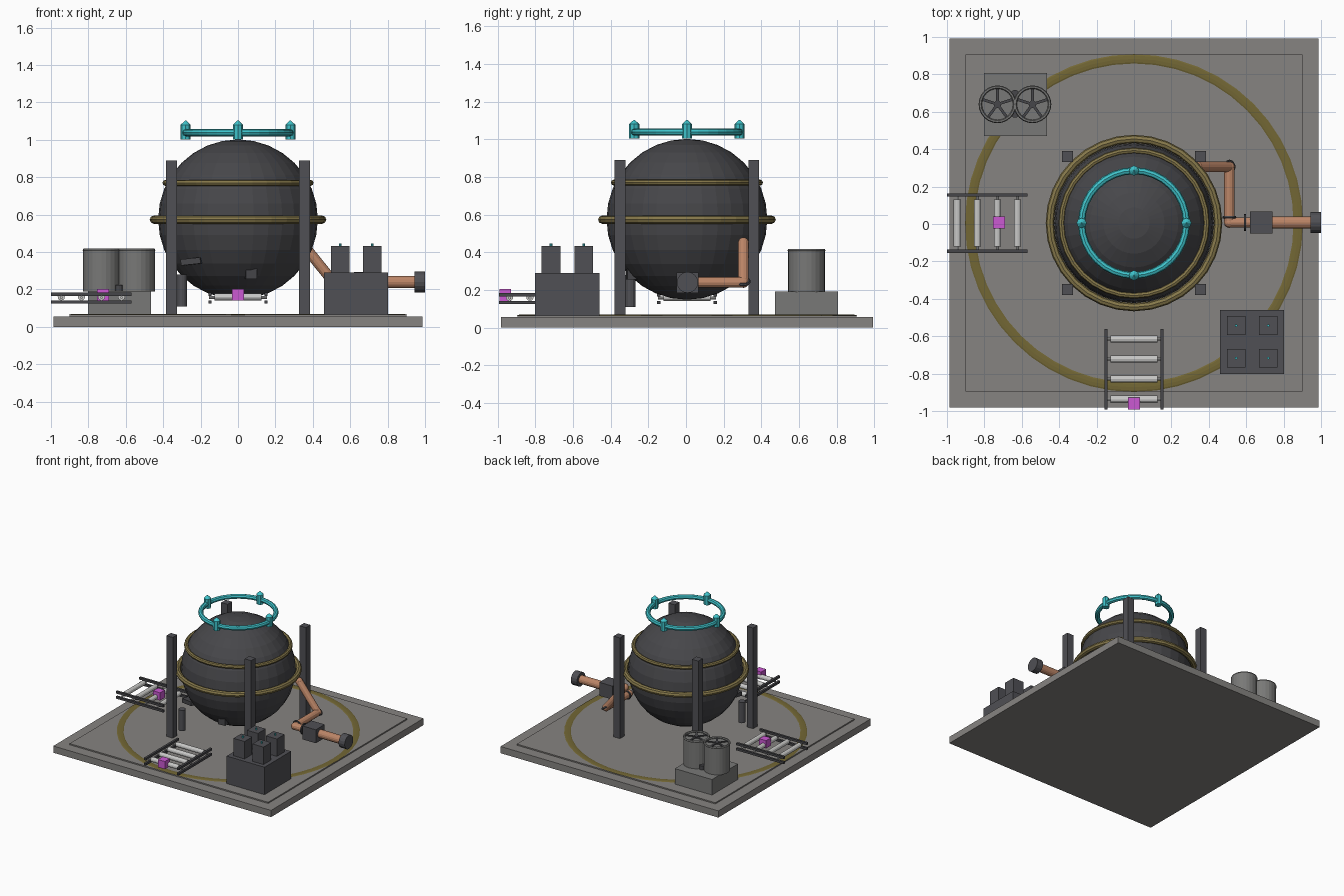
import bpy, math
from mathutils import Vector, Matrix

if "Cube" in bpy.data.objects:
    bpy.data.objects.remove(bpy.data.objects["Cube"])


def mat(name, r, g, b):
    m = bpy.data.materials.new(name)
    m.diffuse_color = (r, g, b, 1)
    m.use_nodes = True
    m.node_tree.nodes["Principled BSDF"].inputs["Base Color"].default_value = m.diffuse_color
    return m


CONCRETE = mat("concrete grey", .24, .23, .22)
DARK = mat("dark metal", .062, .062, .068)
STEEL = mat("steel grey", .08, .08, .09)
GOLD = mat("brass", .24, .19, .07)
PAINT = mat("floor yellow", .17, .135, .035)
CYAN = mat("cyan glow", .05, .55, .6)
COPPER = mat("copper", .5, .235, .135)
MAGENTA = mat("magenta", .6, .1, .65)
ROLLER = mat("light steel", .58, .58, .57)
FAN = mat("fan grey", .19, .19, .185)


def finish(name, m):
    o = bpy.context.object
    o.name = name
    o.data.materials.append(m)
    return o


def box(name, m, c, s, rz=0, ry=0):
    bpy.ops.mesh.primitive_cube_add(size=1, location=c, rotation=(0, ry, rz))
    o = finish(name, m)
    o.scale = s
    return o


def rod(name, m, a, b, r, n=16, r2=None):
    """Cylinder or cone from point a to point b."""
    a, b = Vector(a), Vector(b)
    d = b - a
    bpy.ops.mesh.primitive_cone_add(vertices=n, radius1=r, radius2=r if r2 is None else r2,
                                    depth=d.length, location=(a + b) / 2)
    o = finish(name, m)
    o.rotation_euler = d.to_track_quat('Z', 'Y').to_euler()
    return o


def ring(name, m, c, major, minor, n=32, k=8, rot=(0, 0, 0)):
    bpy.ops.mesh.primitive_torus_add(location=c, rotation=rot, major_radius=major, minor_radius=minor,
                                     major_segments=n, minor_segments=k)
    return finish(name, m)


def ball(name, m, c, r, n=12, k=8):
    bpy.ops.mesh.primitive_uv_sphere_add(segments=n, ring_count=k, radius=r, location=c)
    return finish(name, m)


CY = .005
FLOOR = .065

# Foundation with raised panel and painted floor circle
box("foundation", CONCRETE, (0, CY, .0275), (1.974, 1.974, .055))
box("floor_panel", CONCRETE, (0, CY, .059), (1.8, 1.8, .012))
floor_ring = ring("floor_circle", PAINT, (0, CY, FLOOR), .878, .025, 48, 8)
floor_ring.scale.z = .15

# Spherical vessel with its bands
ball("vessel", DARK, (0, CY, .575), .427, 32, 16)
ring("equator_band", GOLD, (0, CY, .573), .45, .022, 32, 8)
ring("upper_band", GOLD, (0, CY, .77), .388, .016, 32, 8)

# Halo ring with four emitters
ring("halo", CYAN, (0, CY, 1.038), .28, .019, 32, 8)
for i in range(4):
    a = i * math.pi / 2
    x, y = .28 * math.cos(a), CY + .28 * math.sin(a)
    rod("emitter", CYAN, (x, y, 1.003), (x, y, 1.08), .027, 8)
    rod("emitter_tip", CYAN, (x, y, 1.08), (x, y, 1.103), .027, 8, .003)

# Support pillars
for sx in (-1, 1):
    for sy in (-1, 1):
        box("pillar", STEEL, (.355 * sx, CY + .355 * sy, .477), (.058, .058, .826))

# Small tank and ports below the vessel
rod("side_tank", STEEL, (-.3, -.295, .11), (-.3, -.295, .28), .027, 12)
box("side_port", DARK, (-.245, -.275, .35), (.11, .06, .033), -.3, -.1)
box("front_port", DARK, (.068, -.275, .285), (.06, .08, .06), .1)

# Copper outlet pipe with joints, valve and flange
path = [(.34, .305, .45), (.51, .305, .24), (.51, .008, .24), (.63, .008, .24)]
for p, q in zip(path, path[1:]):
    rod("outlet_pipe", COPPER, p, q, .028, 12)
for p in path[:3]:
    ball("pipe_elbow", COPPER, p, .029)
ring("pipe_joint", DARK, (.51, .305, .245), .03, .009, 16, 6, (0, .6, 0))
ring("pipe_joint", DARK, (.51, .035, .24), .03, .008, 16, 6, (math.pi / 2, 0, 0))
rod("valve_collar", DARK, (.588, .008, .24), (.598, .008, .24), .045, 16)
box("valve_box", STEEL, (.68, .008, .238), (.12, .115, .11))
rod("drain_pipe", COPPER, (.73, .008, .24), (.95, .008, .24), .033, 16)
rod("drain_flange", STEEL, (.945, .008, .24), (1, .008, .24), .056, 16)

# Power cabinet with four modules and indicator lamps
box("cabinet", STEEL, (.63, -.63, .175), (.343, .343, .23))
for x in (.546, .718):
    for y in (-.717, -.543):
        box("module", STEEL, (x, y, .36), (.1, .1, .145))
        rod("lamp", CYAN, (x, y, .43), (x, y, .447), .007, 8)

# Cooling unit with two open fan drums
box("cooler_base", FAN, (-.633, .64, .127), (.337, .337, .13))
for x in (-.73, -.543):
    rod("fan_drum", FAN, (x, .64, .19), (x, .64, .405), .098, 24)
    ring("fan_rim", FAN, (x, .64, .41), .092, .009, 24, 6)
    rod("fan_hub", DARK, (x, .64, .40), (x, .64, .418), .02, 10)
    for i in range(5):
        a = i * math.tau / 5 + math.pi / 10
        box("fan_blade", DARK, (x + .048 * math.cos(a), .64 + .048 * math.sin(a), .411),
            (.07, .015, .006), a)
for y in (.59, .695):
    rod("cooler_stub", DARK, (-.636, y, .19), (-.636, y, .225), .022, 12)


# Roller conveyors: u runs outward, v runs across
def conveyor(angle, shift):
    m = Matrix.Rotation(angle, 3, 'Z')

    def at(u, v, z):
        return m @ Vector((u, v, z)) + Vector(shift)

    for v in (-.15, .15):
        for z in (.133, .175):
            box("conveyor_rail", DARK, at(.785, v, z), (.43, .018, .018), angle)
    for u in (.623, .73, .837, .945):
        rod("roller", ROLLER, at(u, -.125, .16), at(u, .125, .16), .019, 12)
        rod("roller_axle", ROLLER, at(u, -.155, .157), at(u, .155, .157), .008, 8)


conveyor(math.pi, (0, .005, 0))
conveyor(-math.pi / 2, (0, .008, 0))
box("parcel", MAGENTA, (-.722, .008, .172), (.063, .063, .063))
box("parcel", MAGENTA, (0, -.96, .172), (.063, .063, .063))
